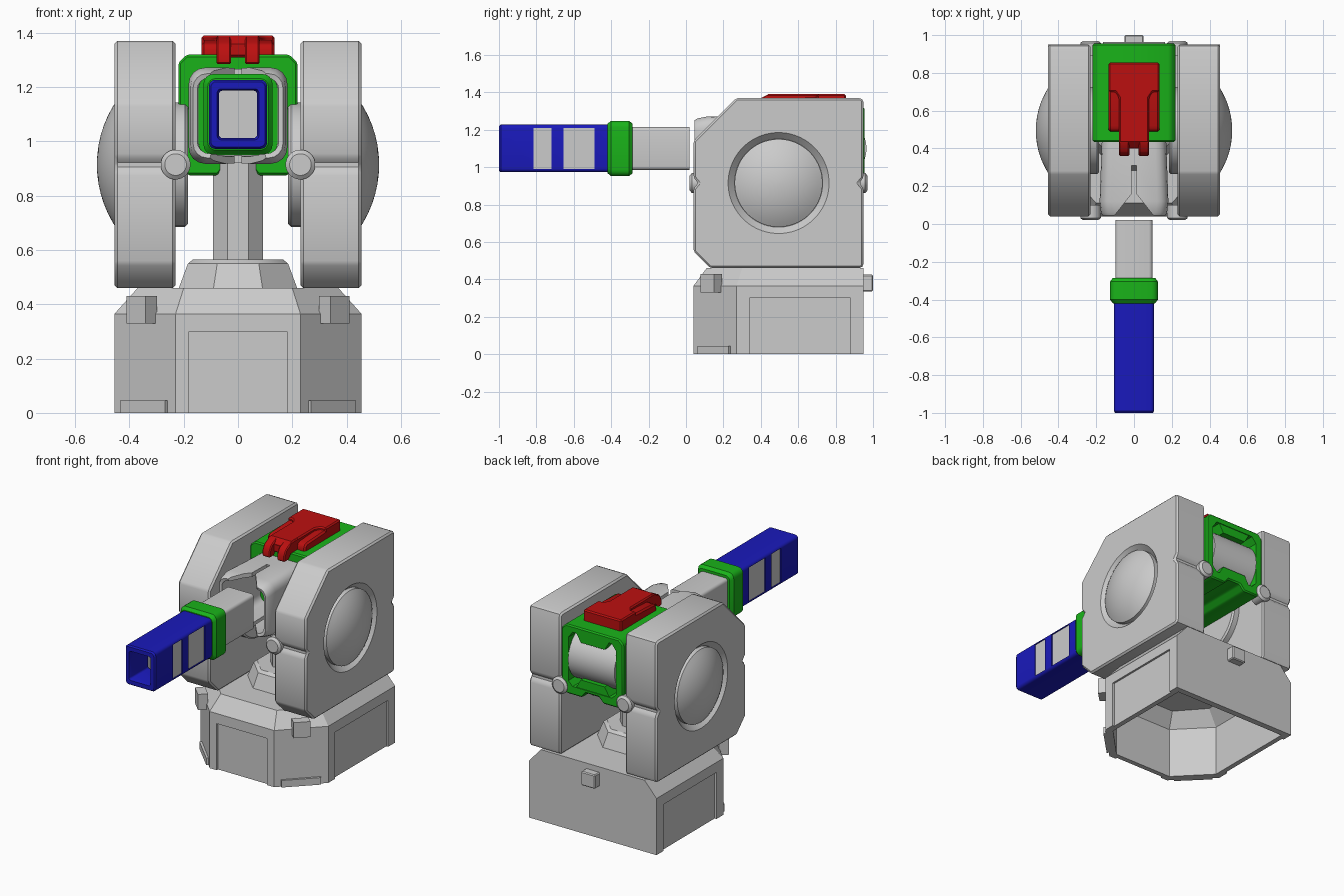
import bpy, bmesh
from math import sin, cos, pi, radians
from mathutils import Matrix, Vector

if "Cube" in bpy.data.objects:
    bpy.data.objects.remove(bpy.data.objects["Cube"])


def material(name, rgb):
    m = bpy.data.materials.new(name)
    m.diffuse_color = (*rgb, 1)
    m.use_nodes = True
    m.node_tree.nodes["Principled BSDF"].inputs["Base Color"].default_value = m.diffuse_color
    return m


GREEN = material("green", (0.01, 0.45, 0.01))
BLUE = material("blue", (0.01, 0.01, 0.5))
RED = material("red", (0.5, 0.005, 0.005))


def loft(rings, closed=False):
    """Skin a list of equal-length rings; closed joins last to first, else caps both ends."""
    bm = bmesh.new()
    vs = [[bm.verts.new(p) for p in r] for r in rings]
    n = len(vs[0])
    for a, b in zip(vs, vs[1:] + vs[:1] if closed else vs[1:]):
        for i in range(n):
            bm.faces.new((a[i], a[(i + 1) % n], b[(i + 1) % n], b[i]))
    if not closed:
        bm.faces.new(vs[0])
        bm.faces.new(vs[-1])
    bmesh.ops.recalc_face_normals(bm, faces=bm.faces)
    return bm


def box(x0, x1, y0, y1, z0, z1, turn=0):
    bm = bmesh.new()
    m = (Matrix.Translation(((x0 + x1) / 2, (y0 + y1) / 2, (z0 + z1) / 2))
         @ Matrix.Rotation(turn, 4, 'Z') @ Matrix.Diagonal((x1 - x0, y1 - y0, z1 - z0, 1)))
    bmesh.ops.create_cube(bm, size=1, matrix=m)
    return bm


def side_prism(pts, x0, x1):
    return loft([[(x, y, z) for y, z in pts] for x in (x0, x1)])


def turned(axis, centre, stations, n=48):
    """Round part along axis 'X', 'Y' or 'Z'; stations are (position, radius)."""
    def at(t, r, a):
        u, v = r * cos(a), r * sin(a)
        return {'X': (t, centre[0] + u, centre[1] + v),
                'Y': (centre[0] + u, t, centre[1] + v),
                'Z': (centre[0] + u, centre[1] + v, t)}[axis]
    return loft([[at(t, r, 2 * pi * (i + .5) / n) for i in range(n)] for t, r in stations])


def rrect(y, hx, hz, r, zc=1.1, seg=4):
    """Rounded rectangle ring in the x-z plane."""
    pts = []
    for q, (sx, sz) in enumerate(((1, 1), (-1, 1), (-1, -1), (1, -1))):
        for i in range(seg + 1):
            a = pi / 2 * (q + i / seg)
            pts.append((sx * (hx - r) + r * cos(a), y, zc + sz * (hz - r) + r * sin(a)))
    return pts


def part(name, bm, mat=None, bevel=0, mirror=False, cuts=()):
    def new(nm, b):
        me = bpy.data.meshes.new(nm)
        b.to_mesh(me)
        b.free()
        o = bpy.data.objects.new(nm, me)
        bpy.context.collection.objects.link(o)
        return o
    ob = new(name, bm)
    if mat:
        ob.data.materials.append(mat)
    if bevel:
        m = ob.modifiers.new("bevel", 'BEVEL')
        m.width, m.segments, m.limit_method = bevel, 1, 'ANGLE'
    cutters = [new("cutter", c) for c in cuts]
    for c in cutters:
        c.hide_render = True
        m = ob.modifiers.new("cut", 'BOOLEAN')
        m.operation, m.solver, m.object = 'DIFFERENCE', 'EXACT', c
    if mirror:
        ob.modifiers.new("mirror", 'MIRROR')
    bpy.ops.object.select_all(action='DESELECT')
    ob.select_set(True)
    bpy.context.view_layer.objects.active = ob
    for m in list(ob.modifiers):
        bpy.ops.object.modifier_apply(modifier=m.name)
    for c in cutters:
        bpy.data.objects.remove(c)
    bpy.ops.object.shade_smooth_by_angle(angle=radians(30))
    return ob


# Base: hollow shell with chamfered shoulders and recessed panels
def footprint(z, hx, yd, fx, y0, y1):
    return [(hx, y1, z), (hx, yd, z), (fx, y0, z), (-fx, y0, z), (-hx, yd, z), (-hx, y1, z)]


base = loft([footprint(0, .455, .27, .23, .04, .95), footprint(.365, .455, .27, .23, .04, .95),
             footprint(.46, .37, .3, .2, .11, .95)])
hollow = loft([footprint(-.05, .41, .29, .21, .085, .91), footprint(.33, .41, .29, .21, .085, .91),
               footprint(.42, .33, .32, .18, .15, .91)])
panels = [box(-.18, .18, .02, .053, -.02, .3)]
panels += [box(min(s * .442, s * .48), max(s * .442, s * .48), .34, .88, -.02, .3) for s in (-1, 1)]
part("base", base, cuts=[hollow] + panels)
part("base_front_clips", box(.305, .405, .105, .165, .33, .43, radians(45)), mirror=True)
part("base_feet", box(.225, .46, .14, .165, 0, .045, radians(45)), mirror=True)
part("base_rear_clip", box(-.05, .05, .93, 1.0, .335, .425), bevel=.006)

# Neck: flared eight-sided collar and post
part("neck_collar", turned('Z', (0, .5), [(.45, .24), (.55, .2), (.565, .18)], 8))
part("neck_post", turned('Z', (0, .5), [(.55, .1), (.95, .1)], 8))

# Side armour: slabs with a dished ring, domes, pivots and corner bolts
slab = [(.04, .55), (.13, .46), (.935, .46), (.95, .475), (.95, .885), (.925, .915), (.95, .945),
        (.95, 1.355), (.935, 1.37), (.27, 1.37), (.04, 1.14), (.04, .945), (.065, .915), (.04, .885)]
HUB = (.495, .915)
part("side_armour", side_prism(slab, .23, .455), bevel=.018, mirror=True,
     cuts=[turned('X', HUB, [(.42, .236), (.455, .27), (.49, .305)], 64)])
cap = [(.1 + .42 * cos(radians(a)), .42 * sin(radians(a))) for a in (34, 30, 25, 20, 15, 10, 5, 1)]
part("side_domes", turned('X', HUB, [(.41, cap[0][1])] + cap, 64), mirror=True)
part("pivot_discs", turned('X', HUB, [(.185, .22), (.195, .23), (.24, .23)]), mirror=True)
for nm, y0, y1 in (("front_bolts", .02, .1), ("rear_bolts", .97, .89)):
    s = .012 if y1 > y0 else -.012
    part(nm, turned('Y', (.23, .915), [(y0, .04), (y0 + s, .055), (y1, .055)], 24), mirror=True)

# Gun cradle: green frame with a rear window and a drum inside
frame = [(.22, 1.29), (.19, 1.32), (-.19, 1.32), (-.22, 1.29), (-.22, .915), (-.185, .875),
         (-.075, .875), (-.045, .91), (.045, .91), (.075, .875), (.185, .875), (.22, .915)]
window = loft([[(x, y, z) for x, z in ((.17, 1.24), (.14, 1.28), (-.14, 1.28), (-.17, 1.24),
                                       (-.17, .96), (-.14, .93), (.14, .93), (.17, .96))]
               for y in (.6, 1.0)])
part("cradle_frame", loft([[(x, y, z) for x, z in frame] for y in (.435, .955)]), GREEN, .008,
     cuts=[window])
part("cradle_drum", turned('X', (.795, 1.1), [(-.165, .17), (.165, .17)]))
for nm, za, zb in (("cradle_upper_tab", 1.285, 1.225), ("cradle_lower_tab", .925, .985)):
    part(nm, loft([[(x, y, z) for x, z in ((-.12, za), (-.085, zb), (.085, zb), (.12, za))]
                   for y in (.86, .95)]), GREEN)

# Mantlet: rounded shell around the barrel root, slit into two halves
mantlet = [rrect(.45, .17, .17, .06, 1.095), rrect(.12, .182, .177, .06, 1.095),
           rrect(.06, .175, .165, .06, 1.095), rrect(.045, .165, .155, .05, 1.095),
           rrect(.05, .15, .14, .045, 1.095), rrect(.12, .155, .15, .045, 1.095),
           rrect(.45, .145, .145, .045, 1.095)]
wedge = loft([[(-.115, .03, z), (.115, .03, z), (.012, .16, z), (.012, .31, z),
               (-.012, .31, z), (-.012, .16, z)] for z in (.8, 1.4)])
part("mantlet", loft(mantlet, closed=True), cuts=[wedge])

# Barrel, collar and slotted muzzle
part("barrel", loft([rrect(-.47, .098, .115, .02), rrect(.02, .098, .115, .02)]))
part("barrel_collar", loft([rrect(-.42, .112, .132, .03), rrect(-.4, .127, .148, .035),
                            rrect(-.305, .127, .148, .035), rrect(-.285, .112, .132, .03)]), GREEN)
slots = [box(-.3, .3, a, b, .99, 1.21) for a, b in ((-.815, -.72), (-.655, -.49))]
muzzle = [rrect(-.42, .107, .127, .022), rrect(-.99, .107, .127, .022), rrect(-1, .1, .12, .02),
          rrect(-1, .077, .094, .015), rrect(-.98, .07, .087, .012), rrect(-.42, .07, .087, .012)]
part("muzzle", loft(muzzle, closed=True), BLUE, cuts=slots)
for nm, a, b in (("muzzle_front_insert", -.82, -.715), ("muzzle_rear_insert", -.66, -.485)):
    part(nm, box(.075, .1, a, b, .985, 1.215), mirror=True)

# Red top latch: stepped deck with two hooked prongs
deck = [(-.08, .4), (.08, .4), (.08, .67), (.1, .7), (.135, .7), (.135, .855),
        (-.135, .855), (-.135, .7), (-.1, .7), (-.08, .67)]
part("latch_deck", loft([[(x, y, z) for x, y in deck] for z in (1.31, 1.39)]), RED, .008,
     cuts=[side_prism([(.3, 1.36), (.405, 1.36), (.46, 1.41), (.3, 1.45)], -.2, .2)])
part("latch_ledges", side_prism([(.49, 1.31), (.72, 1.31), (.72, 1.375), (.51, 1.365), (.49, 1.35)],
                                .07, .135), RED, .01, mirror=True)
hook = [(.36, 1.285), (.36, 1.325), (.38, 1.36), (.44, 1.389), (.5, 1.389), (.5, 1.325),
        (.435, 1.325), (.405, 1.285)]
part("latch_prongs", side_prism(hook, .025, .08), RED, .006, mirror=True)
